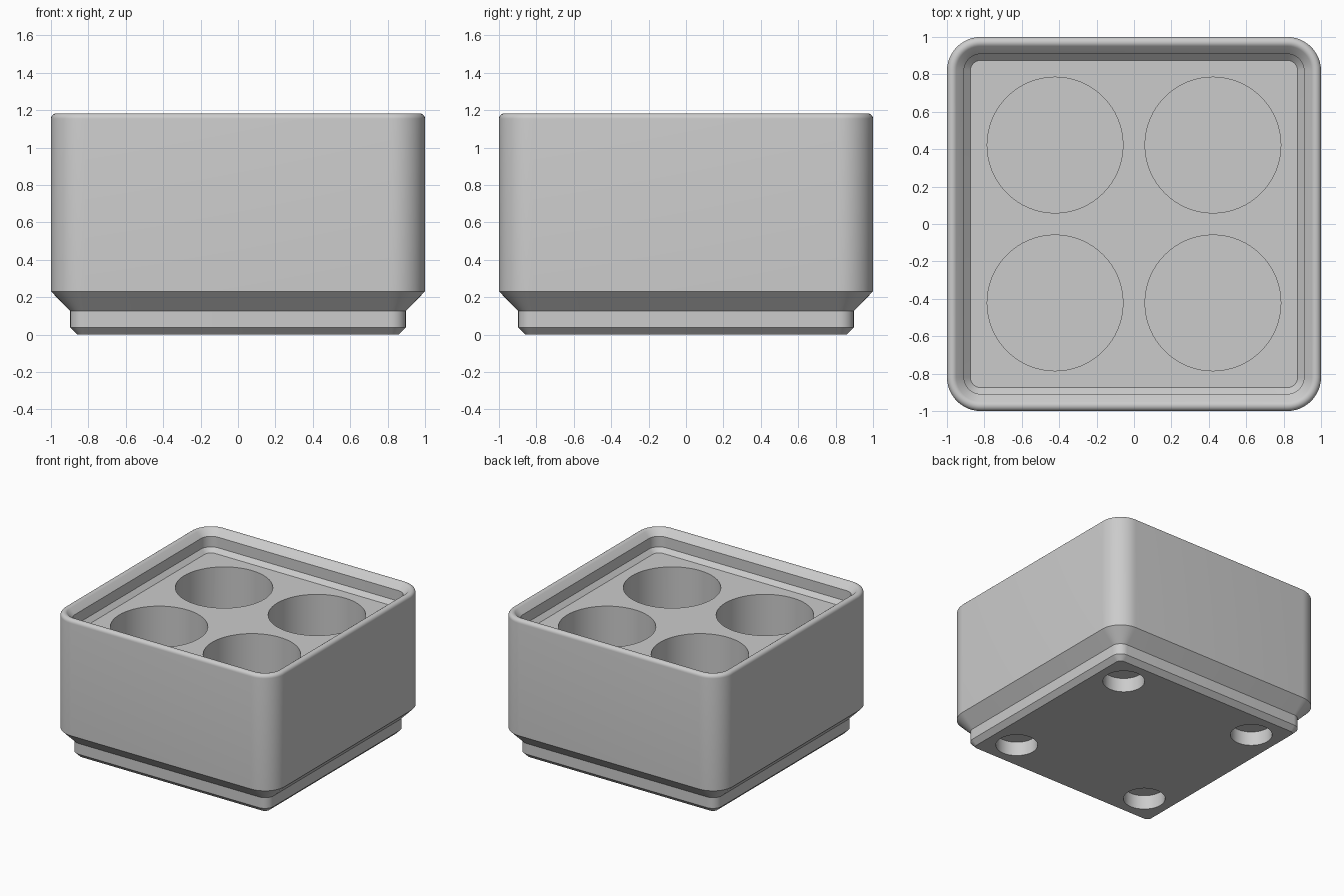
import bpy, bmesh, math
from mathutils import Matrix

cube = bpy.data.objects.get("Cube")
if cube:
    bpy.data.objects.remove(cube, do_unlink=True)

CORNER = 0.181      # outer corner radius
RIM = 0.029         # radius of the rounded rim
FLOOR = 1.012       # height of the recessed deck
ARC_STEPS = 12

grey = bpy.data.materials.new("light grey")
grey.use_nodes = True
colour = (0.6, 0.6, 0.6, 1)
grey.diffuse_color = colour
grey.node_tree.nodes["Principled BSDF"].inputs["Base Color"].default_value = colour


def add_object(name, bm):
    bmesh.ops.recalc_face_normals(bm, faces=bm.faces)
    mesh = bpy.data.meshes.new(name)
    bm.to_mesh(mesh)
    bm.free()
    mesh.materials.append(grey)
    obj = bpy.data.objects.new(name, mesh)
    bpy.context.collection.objects.link(obj)
    return obj


def rounded_square(bm, half, z):
    """Ring of vertices whose corners share centres with the outer wall."""
    radius = CORNER - (1 - half)
    centre = half - radius
    ring = []
    for quarter, (sx, sy) in enumerate([(1, 1), (-1, 1), (-1, -1), (1, -1)]):
        for i in range(ARC_STEPS + 1):
            a = math.pi / 2 * (quarter + i / ARC_STEPS)
            ring.append(bm.verts.new((sx * centre + radius * math.cos(a),
                                      sy * centre + radius * math.sin(a), z)))
    return ring


# Wall profile: stepped foot, outer wall, rounded rim, stacking ledge, deck
rim_z = 1.183 - RIM
profile = [(0.858, 0), (0.897, 0.039), (0.897, 0.127), (1, 0.231)]
for i in range(9):
    a = math.radians(135 * i / 8)
    profile.append((1 - RIM + RIM * math.cos(a), rim_z + RIM * math.sin(a)))
profile += [(0.909, FLOOR + 0.121), (0.909, FLOOR + 0.034), (0.875, FLOOR)]

bm = bmesh.new()
rings = [rounded_square(bm, half, z) for half, z in profile]
for low, high in zip(rings, rings[1:]):
    for i in range(len(low)):
        j = (i + 1) % len(low)
        bm.faces.new((low[i], low[j], high[j], high[i]))
bm.faces.new(rings[0])
bm.faces.new(rings[-1])
holder = add_object("holder_body", bm)

# Four round cups from above and four magnet sockets from below
bm = bmesh.new()
for sx in (-1, 1):
    for sy in (-1, 1):
        for offset, radius, bottom, top in ((0.422, 0.363, 0.3, 1.1),
                                            (0.627, 0.157, -0.1, 0.116)):
            bmesh.ops.create_cone(
                bm, cap_ends=True, segments=64, radius1=radius, radius2=radius,
                depth=top - bottom,
                matrix=Matrix.Translation((sx * offset, sy * offset, (top + bottom) / 2)))
cutter = add_object("hole_cutter", bm)
cutter.hide_render = True

cut = holder.modifiers.new("holes", "BOOLEAN")
cut.operation = "DIFFERENCE"
cut.solver = "EXACT"
cut.object = cutter

# Apply the cut, then shade with sharp edges kept
bpy.ops.object.select_all(action="DESELECT")
bpy.context.view_layer.objects.active = holder
holder.select_set(True)
bpy.ops.object.modifier_apply(modifier=cut.name)
bpy.data.objects.remove(cutter, do_unlink=True)
bpy.ops.object.shade_smooth_by_angle(angle=math.radians(30))
